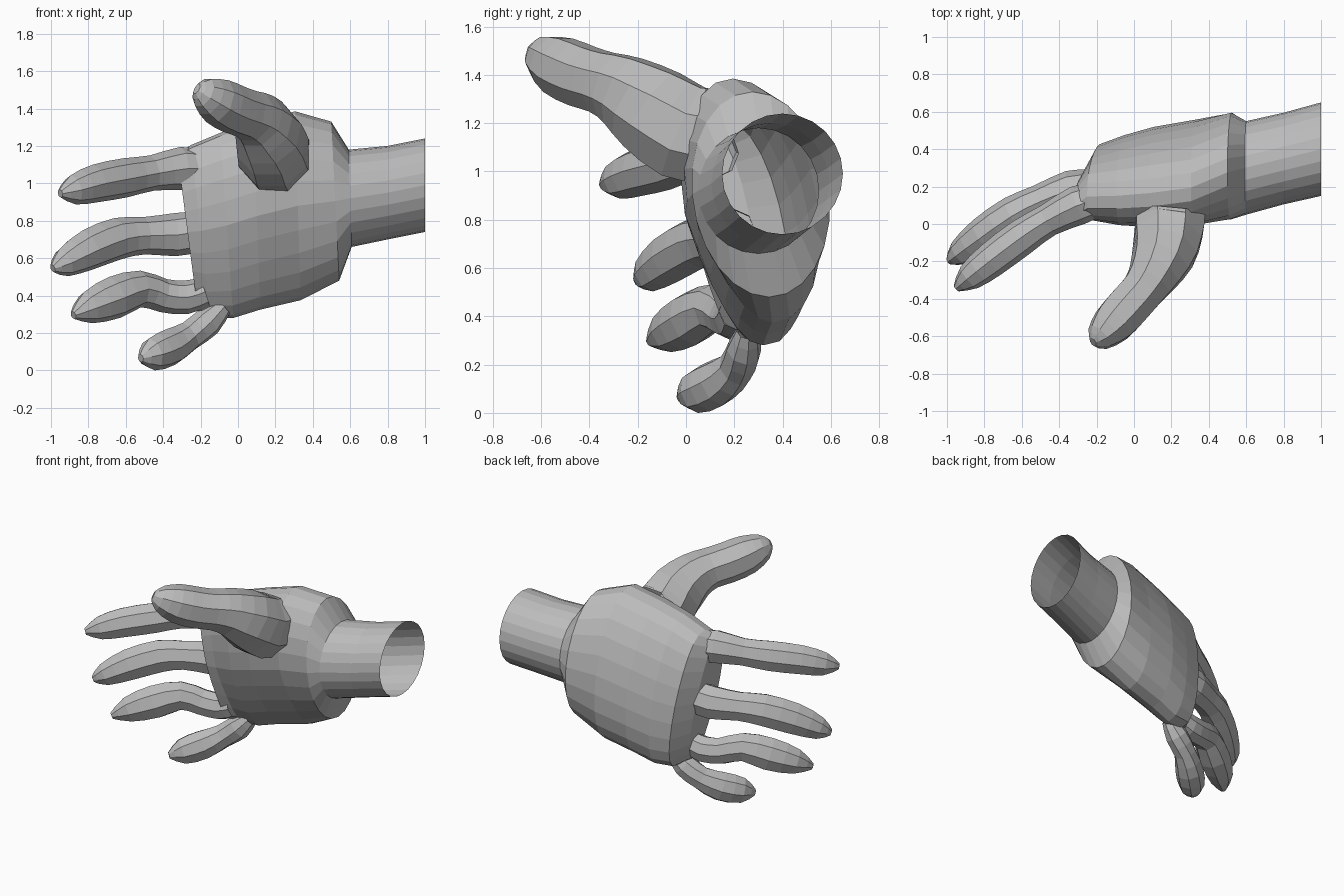
import bpy, bmesh
from math import sin, cos, pi, copysign
from mathutils import Vector

if "Cube" in bpy.data.objects:
    bpy.data.objects.remove(bpy.data.objects["Cube"])

grey = bpy.data.materials.new("plain grey")
grey.use_nodes = True
colour = (0.5, 0.5, 0.5, 1)
grey.diffuse_color = colour
grey.node_tree.nodes["Principled BSDF"].inputs["Base Color"].default_value = colour


def skin(name, rings, cap_end=True):
    """Bridge a list of point rings into one flat-shaded mesh."""
    bm = bmesh.new()
    loops = [[bm.verts.new(p) for p in ring] for ring in rings]
    n = len(loops[0])
    for a, b in zip(loops, loops[1:]):
        for i in range(n):
            j = (i + 1) % n
            bm.faces.new((a[i], a[j], b[j], b[i]))
    if cap_end:
        bm.faces.new(loops[-1])
    bmesh.ops.recalc_face_normals(bm, faces=bm.faces)
    mesh = bpy.data.meshes.new(name)
    bm.to_mesh(mesh)
    bm.free()
    mesh.materials.append(grey)
    obj = bpy.data.objects.new(name, mesh)
    bpy.context.collection.objects.link(obj)


def refine(points):
    """Add a smooth in-between point to every path segment."""
    pts = [Vector(p) for p in points]
    out = []
    for i in range(len(pts) - 1):
        before, after = pts[max(i - 1, 0)], pts[min(i + 2, len(pts) - 1)]
        out += [pts[i], (pts[i] + pts[i + 1]) * 0.5625 - (before + after) * 0.0625]
    return out + [pts[-1]]


def finger(name, path, sides=8, width=0.92, turn=0):
    """Path points are x, y, z, radius."""
    pts = refine(path)
    rings = []
    for i, p in enumerate(pts):
        ahead = (pts[min(i + 1, len(pts) - 1)] - pts[max(i - 1, 0)]).xyz.normalized()
        side = ahead.cross(Vector((0, 0, 1))).normalized()
        up = side.cross(ahead)
        angles = [turn + 2 * pi * k / sides for k in range(sides)]
        rings.append([p.xyz + p.w * (side * width * sin(a) + up * cos(a))
                      for a in angles])
    skin(name, rings)


# Wrist and palm: x, centre y, centre z, half depth, half height, lean, slant, squareness
sections = [
    (1.00, .40, .99, .25, .25, 0, 0, 1),
    (0.80, .35, .95, .245, .25, 0, 0, 1),
    (0.60, .30, .92, .25, .26, 0, .03, 1),
    (0.52, .31, .905, .285, .425, .08, .05, 1),
    (0.32, .275, .88, .27, .505, .16, .03, .95),
    (0.10, .25, .825, .255, .50, .17, .04, .9),
    (-.06, .235, .775, .225, .495, .17, .07, .85),
    (-.20, .225, .745, .185, .46, .17, .11, .75),
    (-.27, .155, .74, .12, .42, .15, .13, .75),
]
palm_rings = []
for x, yc, zc, ry, rz, lean, slant, power in sections:
    ring = []
    for k in range(24):
        a = 2 * pi * k / 24
        dy, dz = ry * copysign(abs(cos(a)) ** power, cos(a)), rz * sin(a)
        # The lower front of the palm is flatter than the back
        if x < 0.5 and dy < 0 and dz < 0:
            dy *= 1 + 0.3 * sin(a)
        ring.append((x - slant * dz, yc + dy - lean * dz, zc + dz))
    palm_rings.append(ring)
skin("wrist_and_palm", palm_rings)

# Four fingers, curling forward
finger("index_finger", [
    (-.20, .13, 1.075, .10), (-.30, .10, 1.08, .115), (-.46, .02, 1.055, .095),
    (-.60, -.07, 1.03, .105), (-.76, -.19, 1.00, .102),
    (-.88, -.285, .965, .08), (-.95, -.345, .945, .022)])
finger("middle_finger", [
    (-.23, .19, .74, .11), (-.34, .18, .725, .115), (-.50, .12, .72, .10),
    (-.64, .05, .705, .112), (-.80, -.06, .645, .11),
    (-.93, -.155, .575, .078), (-.99, -.20, .545, .022)])
finger("ring_finger", [
    (-.18, .21, .42, .08), (-.28, .20, .39, .09), (-.40, .17, .40, .09),
    (-.52, .11, .435, .098), (-.66, .02, .39, .115),
    (-.80, -.08, .335, .088), (-.88, -.15, .295, .022)])
finger("little_finger", [
    (-.08, .255, .34, .05), (-.16, .24, .26, .08), (-.26, .205, .185, .08),
    (-.36, .13, .125, .10), (-.46, .035, .085, .088), (-.52, -.025, .065, .022)])

# Thumb, with a broad boxy root rising out of the palm
finger("thumb", [
    (.20, .08, 1.15, .21), (.19, -.01, 1.165, .215), (.165, -.14, 1.255, .197),
    (.11, -.26, 1.335, .158), (.05, -.35, 1.37, .135), (-.02, -.43, 1.395, .135),
    (-.11, -.53, 1.44, .128), (-.185, -.605, 1.485, .085),
    (-.22, -.63, 1.505, .03)], turn=pi / 8)
